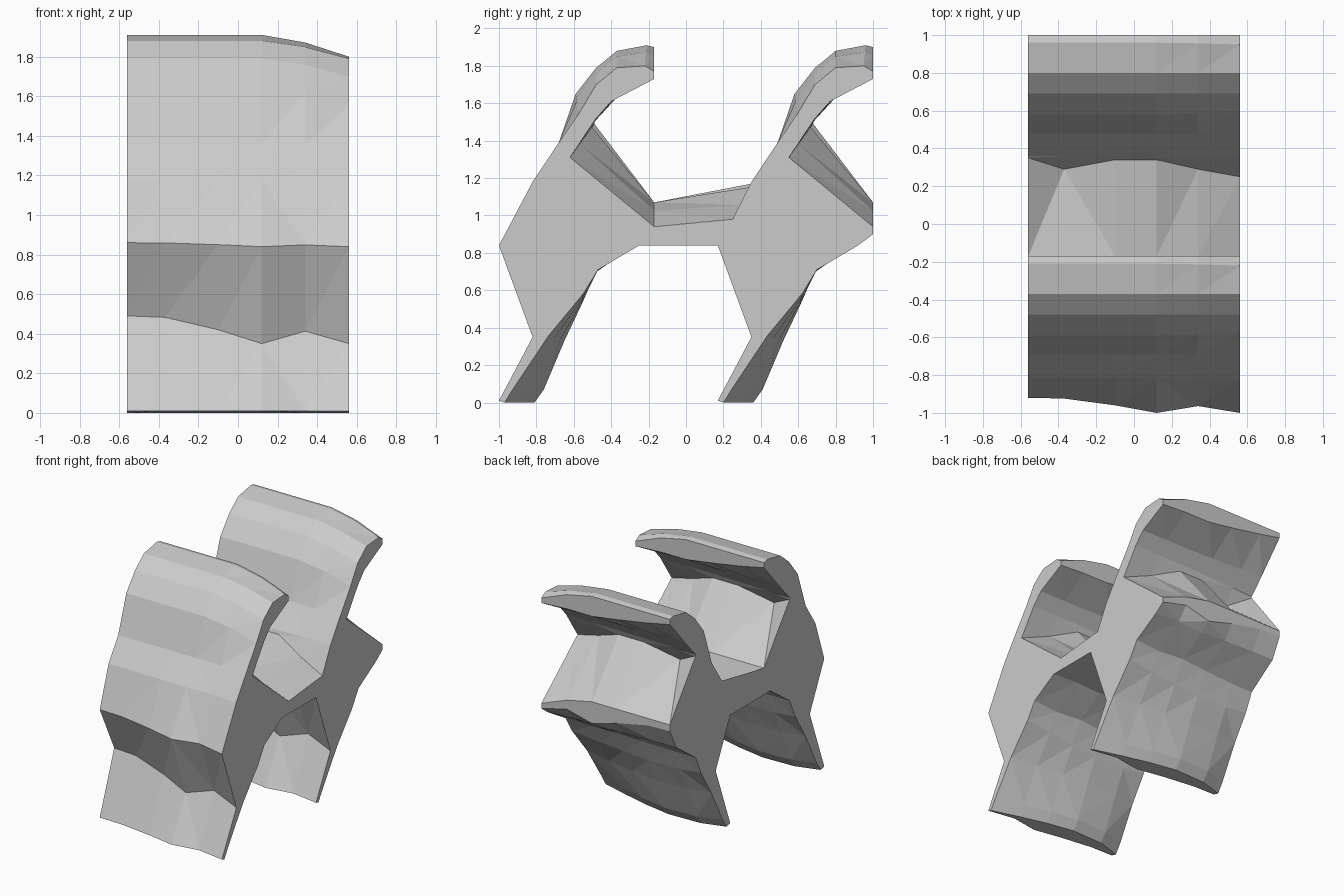
import bpy, bmesh

if "Cube" in bpy.data.objects:
    bpy.data.objects.remove(bpy.data.objects["Cube"])

# Wavy sections across x, with blend weights from left-end shape to right-end shape
STATIONS = [-0.56, -0.37, -0.1, 0.12, 0.34, 0.56]
LEG_W = [0, 0.05, 0.5, 1, 0.55, 1]
HEEL_W = [0.4, 0.05, 0, 0.25, 0.6, 1]
TOP_W = [0, 0, 0, 0, 0.35, 1]
TIP_W = [0, 0.3, 0.65, 0.9, 0.9, 1]
WALL_W = [0, 0.6, 0.1, 0.1, 0.6, 1]
PITCH = 1.17   # the front post is a copy of the rear post, one pitch forward

# Points are (y, z at left end, y, z at right end) of the rear post
SHIN = [(0.25, 0.86, 0.17, 0.84), (0.43, 0.49, 0.35, 0.35),
        (0.25, 0.01, 0.17, 0.01)]
HEEL = [(0.36, 0.0, 0.20, 0.0), (0.41, 0.07, 0.25, 0.08),
        (0.52, 0.33, 0.43, 0.35), (0.61, 0.52, 0.62, 0.58)]
HAUNCH = [(0.68, 0.69, 0.70, 0.71), (0.92, 0.86, 0.92, 0.84)]
LIP_LOW = [(1.0, 1.02, 1.0, 0.90)]
LIP_HIGH = [(1.0, 1.07, 1.0, 0.94)]
WALL = [(0.68, 1.49, 0.55, 1.31)]
HOOK_UNDER = [(0.68, 1.50, 0.69, 1.52), (0.79, 1.62, 0.77, 1.61),
              (1.0, 1.86, 1.0, 1.73)]
HOOK = [(1.0, 1.90, 1.0, 1.77), (0.96, 1.91, 0.95, 1.80),
        (0.80, 1.88, 0.80, 1.79), (0.69, 1.79, 0.69, 1.70),
        (0.58, 1.65, 0.60, 1.55), (0.48, 1.36, 0.47, 1.36)]
CHEST = [(0.36, 1.18, 0.35, 1.18)]
SADDLE = [(0.35, 1.17, 0.25, 0.98)]


def blend(points, w, shift):
    return [(a + (c - a) * w - shift, b + (d - b) * w) for a, b, c, d in points]


def lower(i, s):
    """Shin, foot and haunch outline of one post."""
    return (blend(SHIN, LEG_W[i], s) + blend(HEEL, HEEL_W[i], s)
            + blend(HAUNCH, LEG_W[i], s))


def upper(i, s):
    """Recessed wall, overhanging hook and chest outline of one post."""
    return (blend(LIP_HIGH, TOP_W[i], s) + blend(WALL, WALL_W[i], s)
            + blend(HOOK_UNDER, TIP_W[i], s) + blend(HOOK, TOP_W[i], s)
            + blend(CHEST, LEG_W[i], s))


def section(i):
    return (lower(i, PITCH) + lower(i, 0) + blend(LIP_LOW, LEG_W[i], 0)
            + upper(i, 0) + blend(SADDLE, WALL_W[i], 0) + upper(i, PITCH))


# Loft the sections into one faceted body with flat end caps
bm = bmesh.new()
rings = [[bm.verts.new((x, y, z)) for y, z in section(i)]
         for i, x in enumerate(STATIONS)]
n = len(rings[0])
for r0, r1 in zip(rings, rings[1:]):
    for k in range(n):
        m = (k + 1) % n
        bm.faces.new((r0[k], r1[k], r1[m], r0[m]))
bm.faces.new(rings[0])
bm.faces.new(rings[-1][::-1])
bmesh.ops.triangulate(bm, faces=[f for f in bm.faces if len(f.verts) == 4],
                      quad_method='SHORT_EDGE')
bmesh.ops.recalc_face_normals(bm, faces=bm.faces)
mesh = bpy.data.meshes.new("double_post_block")
bm.to_mesh(mesh)
bm.free()
body = bpy.data.objects.new("double_post_block", mesh)
bpy.context.collection.objects.link(body)
